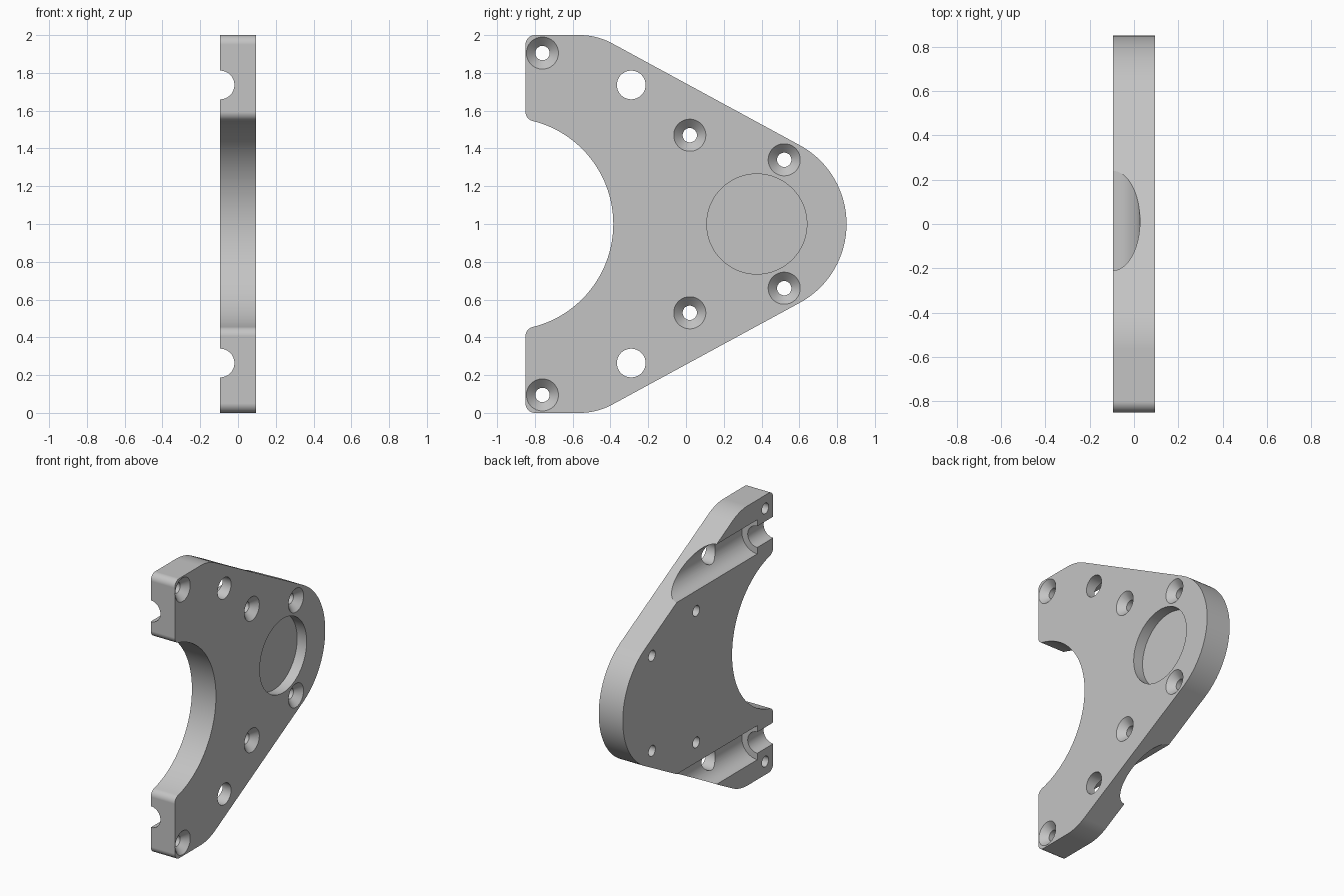
import bpy, bmesh
from math import sin, cos, radians, degrees, atan2, sqrt, tan, pi
from mathutils import Matrix

if "Cube" in bpy.data.objects:
    bpy.data.objects.remove(bpy.data.objects["Cube"], do_unlink=True)

HALF = 0.095          # half the plate thickness
MID = 1.0             # height of the symmetry line
FRONT = -0.85

grey = bpy.data.materials.new("plain grey")
grey.use_nodes = True
colour = (0.55, 0.55, 0.55, 1)
grey.diffuse_color = colour
grey.node_tree.nodes["Principled BSDF"].inputs["Base Color"].default_value = colour


def make_object(name, bm):
    bmesh.ops.recalc_face_normals(bm, faces=bm.faces[:])
    mesh = bpy.data.meshes.new(name)
    bm.to_mesh(mesh)
    bm.free()
    mesh.materials.append(grey)
    obj = bpy.data.objects.new(name, mesh)
    bpy.context.collection.objects.link(obj)
    return obj


def arc(cy, cz, r, start, end, steps):
    """Points on an arc in the y-z plane, angles in degrees."""
    angles = [radians(start + (end - start) * i / steps) for i in range(steps + 1)]
    return [(cy + r * cos(a), cz + r * sin(a)) for a in angles]


def lathe(name, profile, axis, place, segments=64):
    """Closed solid of revolution from (radius, distance) pairs."""
    bm = bmesh.new()
    rings = [[bm.verts.new((r * cos(a), r * sin(a), d))
              for a in (2 * pi * (i + 0.5) / segments for i in range(segments))]
             for r, d in profile]
    for low, high in zip(rings, rings[1:]):
        for i in range(segments):
            j = (i + 1) % segments
            bm.faces.new((low[i], low[j], high[j], high[i]))
    bm.faces.new(rings[0])
    bm.faces.new(rings[-1])
    turn = Matrix.Rotation(pi / 2, 4, "Y") if axis == "X" else Matrix.Rotation(-pi / 2, 4, "X")
    bm.transform(Matrix.Translation(place) @ turn)
    return make_object(name, bm)


# Upper half of the outline, from the nose round to the cradle
slope = 28.5
nose_y, nose_r = 0.375, 0.475
shoulder_r, corner_r = 0.36, 0.05
cradle_y, cradle_r = -0.947, 0.562
t = radians(slope)
edge_top = nose_y + (nose_r - cos(t)) / sin(t)      # where the slope meets the top
shoulder_y = edge_top - shoulder_r * tan(t / 2)
lip_y = FRONT + corner_r
lip_rise = sqrt((cradle_r + corner_r) ** 2 - (lip_y - cradle_y) ** 2)
lip_angle = degrees(atan2(lip_rise, lip_y - cradle_y))

upper = arc(nose_y, 0, nose_r, 0, 90 - slope, 32)
upper += arc(shoulder_y, 1 - shoulder_r, shoulder_r, 90 - slope, 90, 12)
upper += arc(lip_y, 1 - corner_r, corner_r, 90, 180, 10)
upper += arc(lip_y, lip_rise, corner_r, 180, 180 + lip_angle, 10)
upper += arc(cradle_y, 0, cradle_r, lip_angle, 0, 40)[1:]
outline = upper + [(y, -z) for y, z in reversed(upper[1:-1])]

# Plate
bm = bmesh.new()
face = bm.faces.new([bm.verts.new((-HALF, y, MID + z)) for y, z in outline])
grown = bmesh.ops.extrude_face_region(bm, geom=[face])
moved = [v for v in grown["geom"] if isinstance(v, bmesh.types.BMVert)]
bmesh.ops.translate(bm, verts=moved, vec=(2 * HALF, 0, 0))
plate = make_object("mounting_plate", bm)

# Round pocket on the right face
cutters = [lathe("pocket_cutter", [(0.265, 0.02), (0.265, 0.2)], "X", (0, nose_y, MID), 96)]

for side in (1, -1):
    # Countersunk screw holes
    for y, z in ((-0.76, 0.905), (0.02, 0.47), (0.52, 0.34)):
        profile = [(0.038, -0.2), (0.038, 0.048), (0.095, 0.105), (0.095, 0.15)]
        cutters.append(lathe("screw_hole_cutter", profile, "X", (0, y, MID + side * z), 40))
    # Stepped half-round channel on the left face
    rod_z = MID + side * 0.736
    profile = [(0.076, -1), (0.076, -0.67), (0.122, -0.67), (0.122, 1)]
    cutters.append(lathe("channel_cutter", profile, "Y", (-HALF, 0, rod_z)))
    # Cross hole through the channel floor
    cutters.append(lathe("cross_hole_cutter", [(0.076, -0.2), (0.076, 0.2)], "X",
                         (0, -0.29, rod_z), 48))

bpy.ops.object.select_all(action="DESELECT")
bpy.context.view_layer.objects.active = plate
plate.select_set(True)
for cutter in cutters:
    cutter.hide_render = True
    cut = plate.modifiers.new("cut", "BOOLEAN")
    cut.operation = "DIFFERENCE"
    cut.solver = "EXACT"
    cut.object = cutter
    bpy.ops.object.modifier_apply(modifier=cut.name)
    bpy.data.objects.remove(cutter, do_unlink=True)

# Smooth curved walls, crisp edges
bpy.ops.object.shade_smooth_by_angle(angle=radians(25))
weighted = plate.modifiers.new("flat_faces", "WEIGHTED_NORMAL")
weighted.keep_sharp = True
